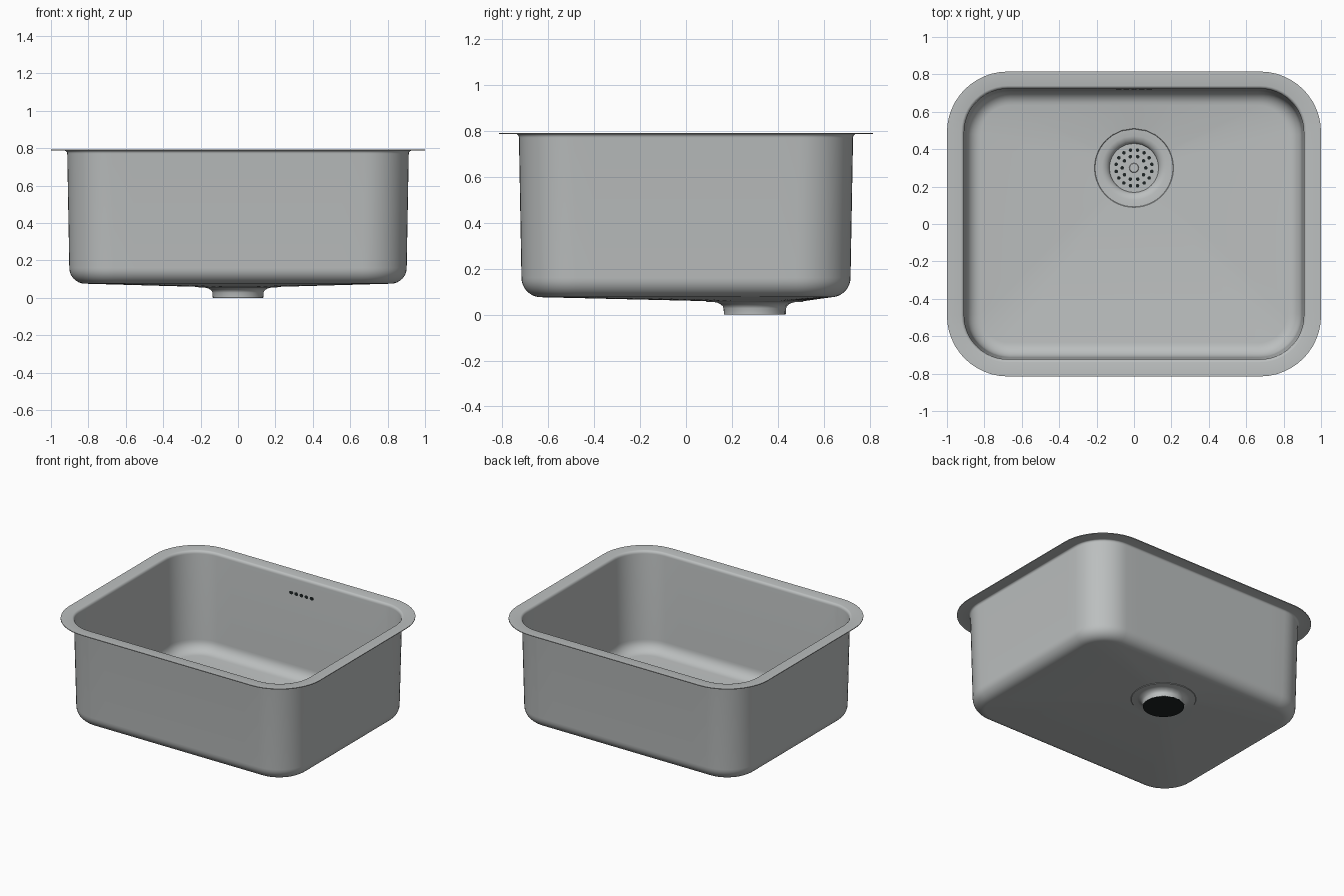
import bpy, bmesh, math
from mathutils import Vector

if "Cube" in bpy.data.objects:
    bpy.data.objects.remove(bpy.data.objects["Cube"])

DRAIN = Vector((0.0, 0.30))
SHEET = 0.005


def material(name, rgb):
    m = bpy.data.materials.new(name)
    m.diffuse_color = (*rgb, 1.0)
    m.use_nodes = True
    m.node_tree.nodes["Principled BSDF"].inputs["Base Color"].default_value = m.diffuse_color
    return m


STEEL = material("brushed steel", (0.50, 0.52, 0.52))
BLACK = material("dark opening", (0.012, 0.017, 0.017))


def finish(name, bm, mat):
    mesh = bpy.data.meshes.new(name)
    bm.to_mesh(mesh)
    bm.free()
    mesh.materials.append(mat)
    ob = bpy.data.objects.new(name, mesh)
    bpy.context.collection.objects.link(ob)
    return ob


def smooth(ob):
    bpy.ops.object.select_all(action='DESELECT')
    ob.select_set(True)
    bpy.context.view_layer.objects.active = ob
    for mod in list(ob.modifiers):
        bpy.ops.object.modifier_apply(modifier=mod.name)
    bpy.ops.object.shade_smooth_by_angle(angle=math.radians(30))


def rounded_rect(hx, hy, r, arc=12, side=12):
    """Counter-clockwise outline with evenly split straight sides."""
    pts = []
    corners = [(1, 1), (-1, 1), (-1, -1), (1, -1)]
    for k, (sx, sy) in enumerate(corners):
        c = Vector((sx * (hx - r), sy * (hy - r)))
        for i in range(arc + 1):
            a = math.radians(90 * (k + i / arc))
            pts.append(c + r * Vector((math.cos(a), math.sin(a))))
        nx, ny = corners[(k + 1) % 4]
        a = math.radians(90 * (k + 1))
        nxt = Vector((nx * (hx - r), ny * (hy - r))) + r * Vector((math.cos(a), math.sin(a)))
        last = pts[-1]
        pts += [last.lerp(nxt, i / side) for i in range(1, side)]
    return pts


# Bowl: rounded-rectangle loops from the rim down to the floor
loops = []


def add_rect(hx, hy, r, z):
    loops.append([(p.x, p.y, z) for p in rounded_rect(hx, hy, r)])


TOP = 0.787
add_rect(1.0, 0.815, 0.325, TOP)
for i in range(5):                      # small bend under the rim
    a = math.radians(90 * i / 4)
    inset = 0.012 * math.sin(a)
    add_rect(0.925 - inset, 0.740 - inset, 0.25 - inset, TOP - 0.016 * (1 - math.cos(a)))
FILLET = 0.085
for i in range(9):                      # wide bend into the floor
    a = math.radians(88 * i / 8)
    inset = FILLET * (1 - math.cos(a))
    add_rect(0.902 - inset, 0.717 - inset, 0.238 - inset,
             0.076 + FILLET * (1 - math.sin(a)))

# Drain: circles around the drain centre, continuing the same sheet
floor_edge = [Vector(p[:2]) for p in loops[-1]]
for r, z in [(0.213, 0.059), (0.210, 0.056), (0.172, 0.054), (0.160, 0.051),
             (0.149, 0.045), (0.140, 0.037), (0.136, 0.028), (0.135, 0.002)]:
    ring = []
    for p in floor_edge:
        q = DRAIN + r * (p - DRAIN).normalized()
        ring.append((q.x, q.y, z))
    loops.append(ring)

bm = bmesh.new()
rows = [[bm.verts.new(p) for p in loop] for loop in loops]
n = len(rows[0])
for a, b in zip(rows, rows[1:]):
    for i in range(n):
        j = (i + 1) % n
        bm.faces.new((a[i], a[j], b[j], b[i]))
bowl = finish("sink_bowl", bm, STEEL)
sol = bowl.modifiers.new("sheet", 'SOLIDIFY')
sol.thickness = SHEET
sol.offset = 1
smooth(bowl)


def disc(bm, x, y, z0, z1, r, seg=48, r_top=None):
    """Upright disc between two heights."""
    res = bmesh.ops.create_cone(bm, cap_ends=True, segments=seg, radius1=r,
                                radius2=r if r_top is None else r_top, depth=z1 - z0)
    bmesh.ops.translate(bm, verts=res["verts"], vec=(x, y, (z0 + z1) / 2))


# Dark outlet closing the drain pipe
bm = bmesh.new()
disc(bm, DRAIN.x, DRAIN.y, 0.0, 0.006, 0.134, 64)
smooth(finish("drain_outlet", bm, BLACK))

# Strainer plate with a centre knob
bm = bmesh.new()
disc(bm, DRAIN.x, DRAIN.y, 0.016, 0.024, 0.131, 64)
disc(bm, DRAIN.x, DRAIN.y, 0.023, 0.029, 0.026, 32, 0.023)
smooth(finish("strainer", bm, STEEL))

# Strainer holes in two rings
bm = bmesh.new()
for count, radius, shift in [(16, 0.097, 0.5), (10, 0.063, 0.0)]:
    for i in range(count):
        a = 2 * math.pi * (i + shift) / count
        disc(bm, DRAIN.x + radius * math.cos(a), DRAIN.y + radius * math.sin(a),
             0.0235, 0.025, 0.0095, 16)
finish("strainer_holes", bm, BLACK)

# Overflow holes: a row on the inside of the back wall
bm = bmesh.new()
for i in range(-2, 3):
    res = bmesh.ops.create_cone(bm, cap_ends=True, segments=20, radius1=0.012,
                                radius2=0.012, depth=0.005)
    for v in res["verts"]:
        x, y, z = v.co
        v.co = (x * 1.2 + 0.041 * i, 0.7225 + z, 0.67 + y)
finish("overflow_holes", bm, BLACK)
